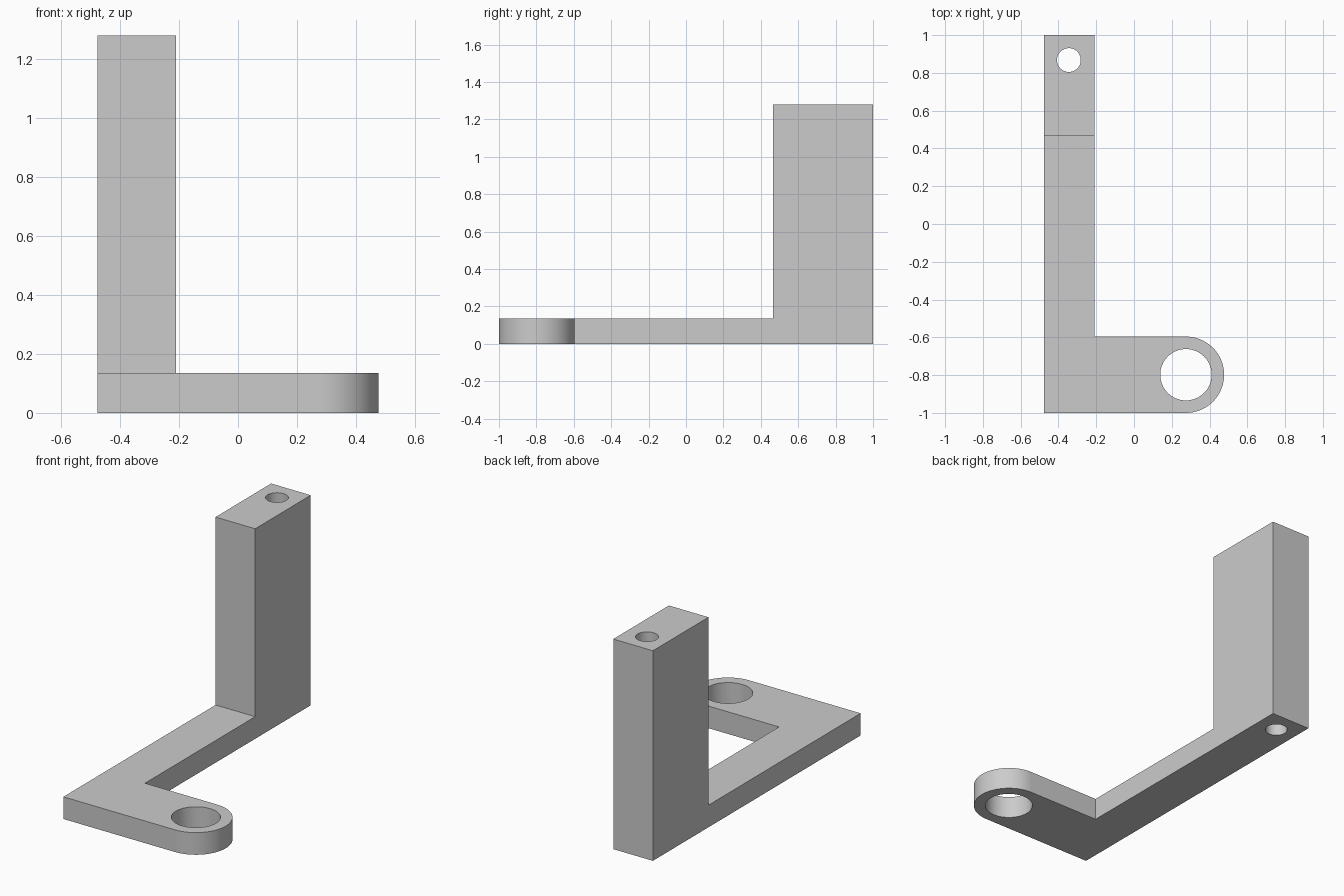
import bpy
import bmesh
from math import cos, sin, pi, radians
from mathutils import Vector

cube = bpy.data.objects.get("Cube")
if cube:
    bpy.data.objects.remove(cube, do_unlink=True)

# Main dimensions
LEFT, BAR_RIGHT = -0.477, -0.21
FRONT, BACK = -1.0, 1.0
POST_FRONT = 0.465
PLATE_H, POST_H = 0.135, 1.28
END_R = 0.202
EYE = Vector((0.275, FRONT + END_R))
PIN = Vector((-0.345, 0.868))

grey = bpy.data.materials.new("plain grey")
grey.use_nodes = True
colour = (0.6, 0.6, 0.6, 1.0)
grey.diffuse_color = colour
grey.node_tree.nodes["Principled BSDF"].inputs["Base Color"].default_value = colour


def extrude_up(bm, faces, height):
    """Extrude faces straight up and return the new vertices."""
    result = bmesh.ops.extrude_face_region(bm, geom=faces)
    verts = [g for g in result["geom"] if isinstance(g, bmesh.types.BMVert)]
    bmesh.ops.translate(bm, verts=verts, vec=(0, 0, height))


# L-shaped plate with a rounded end on the arm
steps = 48
arc = [(EYE.x + END_R * cos(a), EYE.y + END_R * sin(a))
       for a in (-pi / 2 + pi * i / steps for i in range(steps + 1))]
outline = [(LEFT, FRONT), *arc, (BAR_RIGHT, EYE.y + END_R),
           (BAR_RIGHT, BACK), (LEFT, BACK)]
bm = bmesh.new()
base = bm.faces.new([bm.verts.new((x, y, 0)) for x, y in outline])
extrude_up(bm, [base], PLATE_H)

# Upright post raised from the back of the plate
bmesh.ops.bisect_plane(bm, geom=bm.verts[:] + bm.edges[:] + bm.faces[:],
                       plane_co=(0, POST_FRONT, 0), plane_no=(0, 1, 0))
seat = [f for f in bm.faces
        if all(v.co.z > PLATE_H - 0.001 and v.co.y > POST_FRONT - 0.001
               for v in f.verts)]
extrude_up(bm, seat, POST_H - PLATE_H)
bmesh.ops.recalc_face_normals(bm, faces=bm.faces[:])
bmesh.ops.dissolve_limit(bm, angle_limit=radians(1),
                         verts=bm.verts[:], edges=bm.edges[:])

mesh = bpy.data.meshes.new("bracket")
bm.to_mesh(mesh)
bm.free()
mesh.materials.append(grey)
bracket = bpy.data.objects.new("bracket", mesh)
bpy.context.collection.objects.link(bracket)


def drill(name, centre, radius):
    """Cut a vertical hole right through the bracket."""
    bpy.ops.mesh.primitive_cylinder_add(vertices=64, radius=radius, depth=4,
                                        location=(centre.x, centre.y, 0))
    cutter = bpy.context.object
    cutter.name = name
    cutter.hide_render = True
    cutter.data.materials.append(grey)
    mod = bracket.modifiers.new(name, "BOOLEAN")
    mod.operation = "DIFFERENCE"
    mod.solver = "EXACT"
    mod.object = cutter
    bpy.ops.object.select_all(action="DESELECT")
    bracket.select_set(True)
    bpy.context.view_layer.objects.active = bracket
    bpy.ops.object.modifier_apply(modifier=mod.name)
    bpy.data.objects.remove(cutter, do_unlink=True)


# Large eye in the arm and narrow bore down the post
drill("eye_cutter", EYE, 0.136)
drill("bore_cutter", PIN, 0.063)

bpy.ops.object.shade_smooth_by_angle(angle=radians(30))
